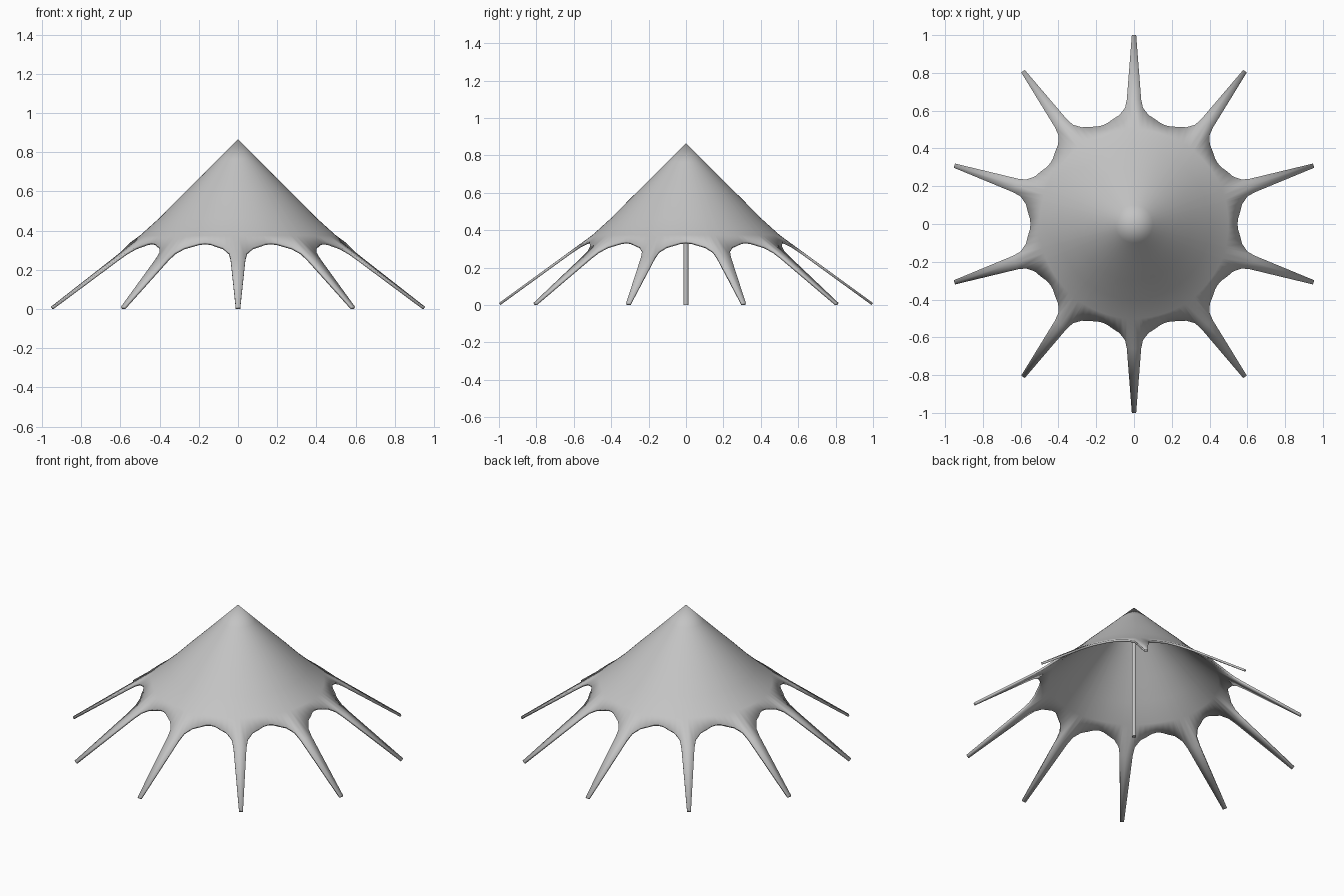
import bpy, bmesh
from math import sin, cos, radians

cube = bpy.data.objects.get("Cube")
if cube:
    bpy.data.objects.remove(cube, do_unlink=True)

ARMS = 10
# Ridge profile (radius, height), steep at the peak and flatter at the arms
PROFILE = [(0, .865), (.1, .765), (.2, .665), (.3, .567), (.4, .465),
           (.5, .375), (.6, .302), (1, .011)]
# Scalloped hem: angle from the arm axis in degrees, radius
HALF_HEM = [(3.3, .66), (4.4, .617), (7.6, .582), (11.2, .567), (14.9, .552)]
HEM = ([(-a, r) for a, r in reversed(HALF_HEM)] + [(0, .66)]
       + HALF_HEM + [(18, .548)])

mat = bpy.data.materials.new("light grey canvas")
mat.use_nodes = True
grey = (.55, .55, .55, 1)
mat.diffuse_color = grey
mat.node_tree.nodes["Principled BSDF"].inputs["Base Color"].default_value = grey


def height(r):
    for (r0, z0), (r1, z1) in zip(PROFILE, PROFILE[1:]):
        if r <= r1:
            return z0 + (z1 - z0) * (r - r0) / (r1 - r0)
    return PROFILE[-1][1]


def finish(obj):
    obj.data.materials.append(mat)
    bpy.ops.object.select_all(action='DESELECT')
    obj.select_set(True)
    bpy.context.view_layer.objects.active = obj
    bpy.ops.object.shade_smooth_by_angle()


# Canopy: radial columns from the peak to the hem, with tapering arms
bm = bmesh.new()


def point(r, degrees):
    a = radians(degrees)
    return bm.verts.new((r * cos(a), r * sin(a), height(r)))


peak = point(0, 0)
columns, tips = [], {}
for k in range(ARMS):
    axis = 90 + k * 360 / ARMS
    for off, end in HEM:
        if abs(off) < 4:
            tips[len(columns)] = point(1, axis + off * .2)
        columns.append([point(r, axis + off) for r, z in PROFILE[1:6]]
                       + [point(end, axis + off)])

for i, a in enumerate(columns):
    j = (i + 1) % len(columns)
    b = columns[j]
    bm.faces.new((peak, a[0], b[0]))
    for n in range(len(a) - 1):
        bm.faces.new((a[n], a[n + 1], b[n + 1], b[n]))
    if i in tips and j in tips:
        bm.faces.new((a[-1], tips[i], tips[j], b[-1]))

mesh = bpy.data.meshes.new("canopy")
bm.to_mesh(mesh)
bm.free()
canopy = bpy.data.objects.new("canopy", mesh)
bpy.context.collection.objects.link(canopy)
finish(canopy)
solid = canopy.modifiers.new("thickness", 'SOLIDIFY')
solid.thickness = .013
solid.offset = -1

# Central pole
bpy.ops.mesh.primitive_cylinder_add(vertices=16, radius=.013, depth=.85,
                                    location=(0, 0, .425))
pole = bpy.context.object
pole.name = "centre_pole"
finish(pole)
